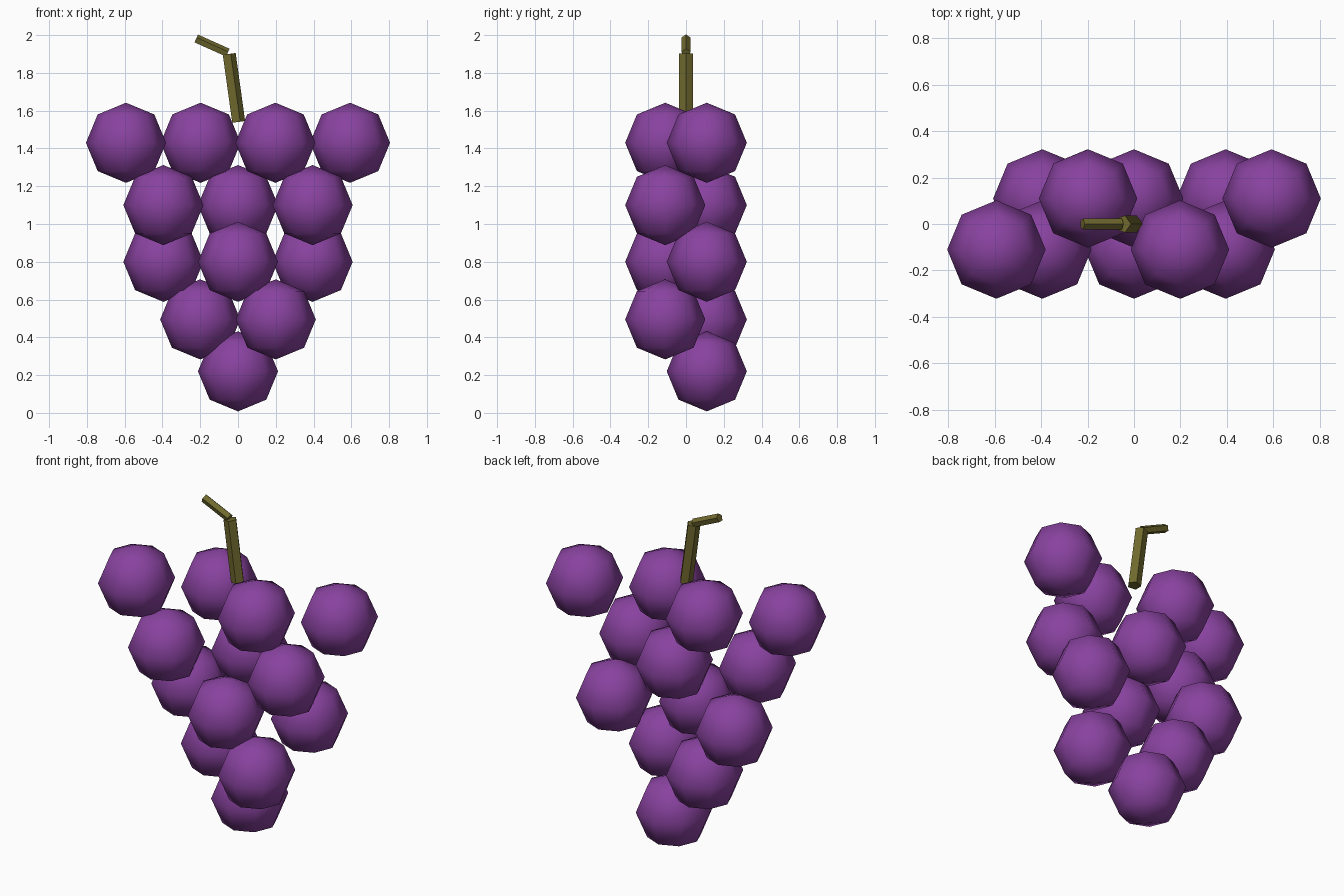
import bpy
from mathutils import Vector

cube = bpy.data.objects.get("Cube")
if cube:
    bpy.data.objects.remove(cube, do_unlink=True)


def make_material(name, color):
    mat = bpy.data.materials.new(name)
    mat.use_nodes = True
    mat.diffuse_color = color
    mat.node_tree.nodes["Principled BSDF"].inputs["Base Color"].default_value = color
    return mat


purple = make_material("grape purple", (0.25, 0.055, 0.35, 1))
olive = make_material("stem olive", (0.16, 0.14, 0.027, 1))

RADIUS = 0.212
OFFSET = 0.11


def add_grape(name, location):
    bpy.ops.mesh.primitive_uv_sphere_add(
        segments=8, ring_count=4, radius=RADIUS, location=location)
    grape = bpy.context.object
    grape.name = name
    grape.data.materials.append(purple)
    bpy.ops.object.shade_smooth()


def add_stem(name, start, end, radius):
    """Five-sided rod with its ridge facing the model's left or up."""
    start, end = Vector(start), Vector(end)
    axis = end - start
    bpy.ops.mesh.primitive_cylinder_add(
        vertices=5, radius=radius, depth=axis.length, location=(start + end) / 2)
    rod = bpy.context.object
    rod.name = name
    # Turn the pentagon so that one corner lies on local +x
    turn = Vector((0, 1, 0)).rotation_difference(Vector((1, 0, 0))).to_matrix().to_4x4()
    rod.data.transform(turn)
    rod.rotation_euler = Vector((0, 0, 1)).rotation_difference(axis).to_euler()
    rod.data.materials.append(olive)


# Grapes: each row is its height, x positions, and the side of its first grape;
# neighbours alternate between front and back
rows = [
    (1.43, (-0.593, -0.198, 0.198, 0.593), -1),
    (1.10, (-0.395, 0, 0.395), -1),
    (0.80, (-0.395, 0, 0.395), 1),
    (0.495, (-0.2, 0.2), 1),
    (0.22, (0,), 1),
]
for r, (z, xs, side) in enumerate(rows, 1):
    for i, x in enumerate(xs, 1):
        add_grape(f"grape_row{r}_{i}", (x, side * OFFSET, z))
        side = -side

# Stem and its bent tip
add_stem("stem", (0, 0, 1.54), (-0.05, 0, 1.90), 0.038)
add_stem("stem_tip", (-0.055, 0, 1.905), (-0.222, 0, 1.98), 0.025)
